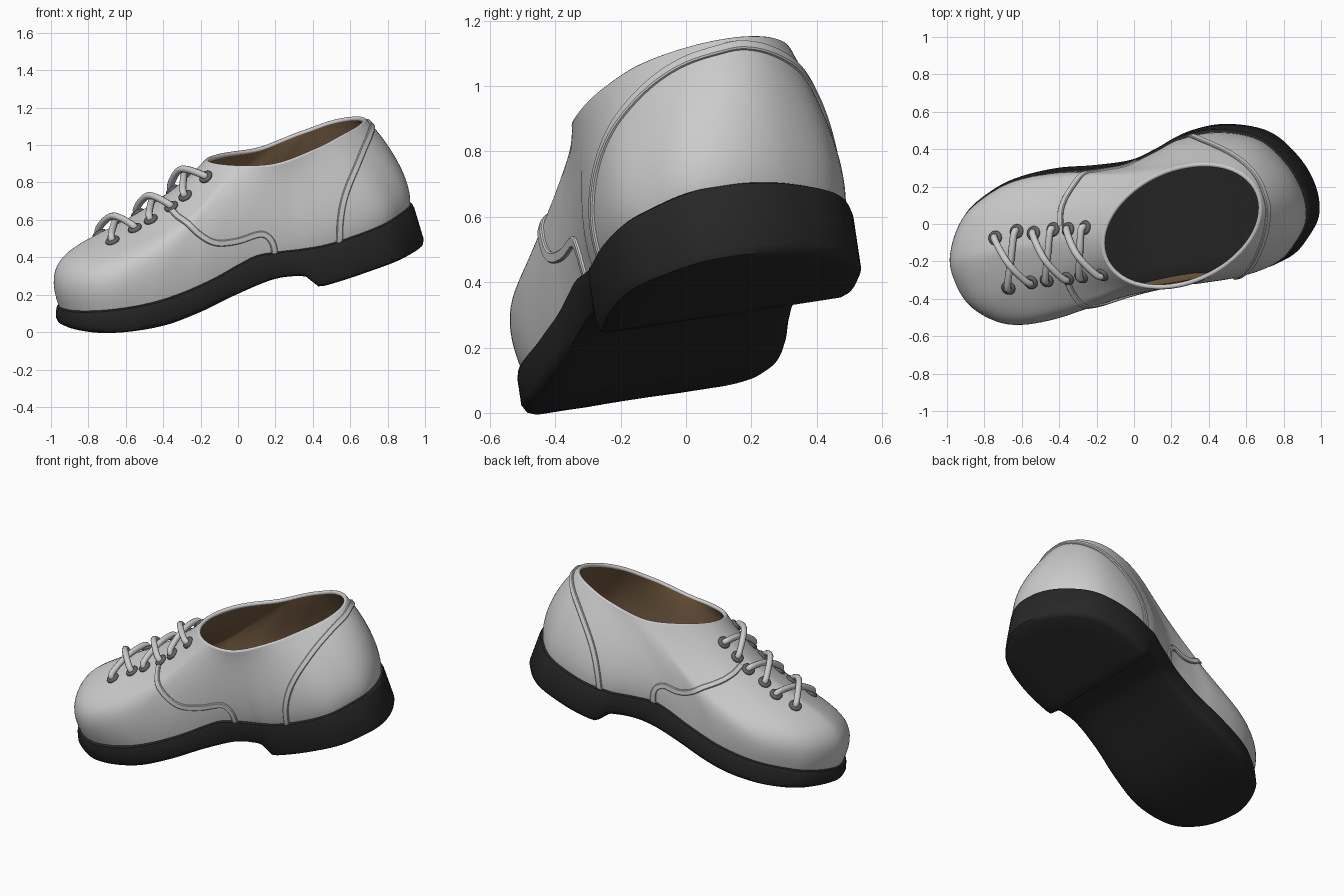
import bpy, bmesh, math
from mathutils import Vector
from mathutils.bvhtree import BVHTree

if "Cube" in bpy.data.objects:
    bpy.data.objects.remove(bpy.data.objects["Cube"])

K = 0.15            # yaw and roll slope of the resting shoe
NF = 1 + K * K

def sv(x, y):
    return x + K * y, y - K * x

def world(s, v, w):
    return Vector(((s - K * v) / NF, (v + K * s) / NF, w + K * v))

def clamp(x, a=0.0, b=1.0):
    return max(a, min(b, x))

def table(t, x):
    """Smooth interpolation through (x, value) pairs."""
    x = clamp(x, t[0][0], t[-1][0])
    n = len(t) - 1
    i = next(j for j in range(n) if x <= t[j + 1][0])
    slope = lambda j: (t[min(j + 1, n)][1] - t[max(j - 1, 0)][1]) / (t[min(j + 1, n)][0] - t[max(j - 1, 0)][0])
    h = t[i + 1][0] - t[i][0]
    u = (x - t[i][0]) / h
    return ((2*u**3 - 3*u*u + 1) * t[i][1] + (u**3 - 2*u*u + u) * h * slope(i)
            + (3*u*u - 2*u**3) * t[i + 1][1] + (u**3 - u*u) * h * slope(i + 1))

def spline(pts, steps, closed=False):
    """Catmull-Rom resampling."""
    p = [Vector(q) for q in pts]
    n = len(p)
    get = (lambda i: p[i % n]) if closed else (lambda i: p[int(clamp(i, 0, n - 1))])
    out = []
    for i in range(n if closed else n - 1):
        a, b, c, d = get(i - 1), get(i), get(i + 1), get(i + 2)
        for k in range(steps):
            t = k / steps
            out.append(0.5 * (2*b + (c - a)*t + (2*a - 5*b + 4*c - d)*t*t + (3*b - a - 3*c + d)*t**3))
    return out if closed else out + [p[-1]]

def material(name, c):
    m = bpy.data.materials.new(name)
    m.diffuse_color = (*c, 1)
    m.use_nodes = True
    m.node_tree.nodes["Principled BSDF"].inputs["Base Color"].default_value = m.diffuse_color
    return m

def finish(name, bm, mat=None, angle=40):
    me = bpy.data.meshes.new(name)
    bm.to_mesh(me)
    ob = bpy.data.objects.new(name, me)
    bpy.context.collection.objects.link(ob)
    if mat:
        me.materials.append(mat)
    bpy.ops.object.select_all(action='DESELECT')
    ob.select_set(True)
    bpy.context.view_layer.objects.active = ob
    bpy.ops.object.shade_smooth_by_angle(angle=math.radians(angle))
    return ob

def loft(rings, wrap=True, flip=False):
    bm = bmesh.new()
    vs = [[bm.verts.new(p) for p in r] for r in rings]
    for a, b in zip(vs, vs[1:]):
        n = len(a)
        for i in range(n if wrap else n - 1):
            j = (i + 1) % n
            f = (a[i], b[i], b[j], a[j])
            bm.faces.new(f[::-1] if flip else f)
    bm.normal_update()
    return bm

def tube(name, pts, r, closed=False):
    cu = bpy.data.curves.new(name, 'CURVE')
    cu.dimensions = '3D'
    cu.bevel_depth, cu.bevel_resolution, cu.use_fill_caps = r, 3, True
    sp = cu.splines.new('POLY')
    sp.points.add(len(pts) - 1)
    for q, p in zip(sp.points, pts):
        q.co = (*p, 1)
    sp.use_cyclic_u = closed
    ob = bpy.data.objects.new(name, cu)
    bpy.context.collection.objects.link(ob)

black = material("black_rubber", (0.02, 0.02, 0.02))
brown = material("brown_lining", (0.2, 0.12, 0.06))
metal = material("dark_metal", (0.13, 0.13, 0.13))

# Sole outline (plan) and height profiles along the shoe
OUT = [(-.97, -.13), (-.9, .06), (-.75, .19), (-.6, .26), (-.4, .305), (-.2, .32), (0, .35), (.15, .42),
       (.3, .5), (.5, .54), (.73, .5), (.89, .365), (.98, .21), (1, .06), (.945, -.06), (.845, -.17), (.65, -.24),
       (.4, -.275), (.2, -.31), (0, -.36), (-.2, -.425), (-.45, -.49), (-.7, -.49), (-.87, -.4), (-.95, -.27)]
BOTTOM = [(-1.05, .055), (-.78, .047), (-.475, .09), (-.27, .158), (-.06, .25), (.15, .33), (.29, .347),
          (.335, .338), (.385, .294), (.42, .292), (.72, .385), (1.05, .485)]
TOP = [(-1.05, .138), (-.87, .16), (-.58, .206), (-.37, .26), (-.16, .34), (0, .417), (.1, .46),
       (.2, .477), (.457, .508), (.66, .567), (.82, .622), (1, .695)]
RIM = [(-.25, .93), (-.1, .932), (.15, .945), (.4, 1.03), (.55, 1.09), (.7, 1.138)]
outline = [(p.x, p.y) for p in spline([(x, y, 0) for x, y in OUT], 7, True)]

def spine(x, y):
    return world(clamp(sv(x, y)[0], -.65, .65), 0, 0)

def lean(s):
    return 0.3 * clamp((s + .8) / .9)

def sole_point(x, y, k, up, lift=0.0):
    c = spine(x, y)
    x, y = x + (c.x - x) * k, y + (c.y - y) * k
    s, v = sv(x, y)
    zb, zt = table(BOTTOM, s) + K * v, table(TOP, s) + K * v
    z = (zt if up else zb) + lift
    h = z - zb
    return Vector((x - lean(s) * h, y - K * h, z))

# Sole with heel block
levels = [(1, 0, 0), (.7, 0, 0), (.35, 0, 0), (.08, 0, 0), (.03, 0, .008), (0, 0, .03), (0, 1, -.025),
          (.012, 1, -.006), (.04, 1, 0), (.35, 1, 0), (.7, 1, 0), (1, 1, 0)]
finish("sole", loft([[sole_point(x, y, *l) for x, y in outline] for l in levels]), black)

# Upper: each profile runs from the welt to the collar
def profile(x, y, n=26):
    p0 = sole_point(x, y, .05, 1, -.01)
    s, v = sv(x, y)
    a = math.atan2(v / .38, (s - .2 - K * v) / .9)
    rx = .255 + .425 * math.cos(a) + .07 * math.sin(a)
    ry = -.01 + .337 * math.sin(a) + .04 * math.cos(a)
    rs, rv = sv(rx, ry)
    p3 = Vector((rx, ry, table(RIM, rs) + K * rv))
    flat = Vector((p3.x - p0.x, p3.y - p0.y, 0))
    f = clamp((flat.length - .3) / .45)
    f = f * f * (3 - 2 * f)
    heel, toe = max(math.cos(a), 0), max(-math.cos(a), 0)
    hgt = p3.z - p0.z
    drop = .12 * f * abs(math.sin(a))
    c = spine(x, y)
    out = Vector((x - c.x, y - c.y, 0)).normalized()
    h1 = hgt * (.33 + .19 * f - drop)
    p1 = p0 + out * (.03 + .07 * f + .03 * heel + .06 * f * toe**3) + Vector((-lean(s) * h1, -K * h1, h1))
    p2 = p3 - flat * (.4 + .17 * f + .1 * heel**2)
    p2.z = p0.z + hgt * (.75 - .36 * f - drop + .04 * heel**2)
    res = []
    for i in range(n):
        t = i / (n - 1)
        u = 1 - t
        res.append(u**3 * p0 + 3*u*u*t * p1 + 3*u*t*t * p2 + t**3 * p3)
    return res

rings = list(zip(*[profile(x, y) for x, y in outline]))
upper = loft(rings)
tree = BVHTree.FromBMesh(upper)
normals = [v.normal.copy() for v in upper.verts]
finish("upper", upper, angle=80)

# Lining just inside the upper, and the rounded collar edge
n = len(outline)
inner = [[p - normals[j * n + i] * .025 for i, p in enumerate(r)] for j, r in enumerate(rings)]
finish("lining", loft(inner, flip=True), brown, 80)
tube("collar_binding", [(a + b) / 2 for a, b in zip(rings[-1], inner[-1])], .013, True)

def snap(p):
    loc, nor, _, _ = tree.find_nearest(p)
    return loc, nor

# Raised seam strips
def strip(name, pts, half=.017, h=.011):
    locs = [snap(p)[0] for p in spline([world(*q) for q in pts], 10)]
    for _ in range(4):
        mid = [(locs[i - 1] + locs[i] * 2 + locs[i + 1]) / 4 for i in range(1, len(locs) - 1)]
        locs = [snap(p)[0] for p in [locs[0]] + mid + [locs[-1]]]
    rows = []
    for i, p in enumerate(locs):
        nor = snap(p)[1]
        t = (locs[min(i + 1, len(locs) - 1)] - locs[max(i - 1, 0)]).normalized()
        side = t.cross(nor).normalized()
        row = []
        for a, b in ((-1, -.015), (-1, h * .6), (-.75, h), (0, h), (.75, h), (1, h * .6), (1, -.015)):
            q, m = snap(p + side * a * half)
            row.append(q + m * b)
        rows.append(row)
    bm = loft(rows, wrap=False)
    bmesh.ops.recalc_face_normals(bm, faces=bm.faces)
    finish(name, bm)

strip("near_panel_seam", [(-.4, -.23, .69), (-.36, -.32, .64), (-.28, -.38, .58), (-.18, -.395, .535),
                          (-.05, -.39, .545), (.075, -.39, .58), (.135, -.385, .535), (.155, -.37, .455)])
strip("far_panel_seam", [(-.42, .06, .75), (-.41, .15, .72), (-.36, .22, .67), (-.27, .28, .61), (-.17, .33, .56),
                         (-.09, .36, .55), (-.01, .37, .57), (.035, .38, .53), (.045, .38, .44)])
strip("heel_counter_seam", [(.507, -.37, .5), (.505, -.38, .657), (.54, -.357, .81), (.635, -.27, .99),
                            (.70, -.13, 1.08), (.72, -.02, 1.1), (.68, .09, 1.08), (.57, .25, .96),
                            (.45, .35, .78), (.39, .39, .62), (.37, .4, .48)])

# Eyelets
near = [(-.67, -.34), (-.55, -.31), (-.465, -.3), (-.355, -.29), (-.28, -.28), (-.17, -.27)]
far = [(-.74, -.075), (-.625, -.04), (-.535, -.05), (-.43, -.03), (-.35, -.03), (-.26, -.02)]

def on_top(p):
    return tree.ray_cast(Vector((p[0], p[1], 3)), Vector((0, 0, -1)))[:2]

near, far = [on_top(p) for p in near], [on_top(p) for p in far]
for side, row in (("near", near), ("far", far)):
    for i, (p, nor) in enumerate(row):
        bpy.ops.mesh.primitive_torus_add(major_radius=.026, minor_radius=.013, major_segments=24, minor_segments=10,
                                         location=p + nor * .004, rotation=nor.to_track_quat('Z', 'Y').to_euler())
        ob = bpy.context.object
        ob.name = f"{side}_eyelet_{i + 1}"
        ob.data.materials.append(metal)
        bpy.ops.object.shade_smooth()

# Laces: three crossings, one strand over the other
for i in range(0, 6, 2):
    for (a, na), (b, nb), h in ((near[i], far[i + 1], .03), (far[i], near[i + 1], .068)):
        m, nm = on_top((a + b) / 2)
        pts = [a - na * .02, a + na * .03 + (b - a) * .04, m + nm * h, b + nb * .03 + (a - b) * .04, b - nb * .02]
        tube(f"lace_{i + 1}_{'over' if h > .05 else 'under'}", spline(pts, 8), .019)
